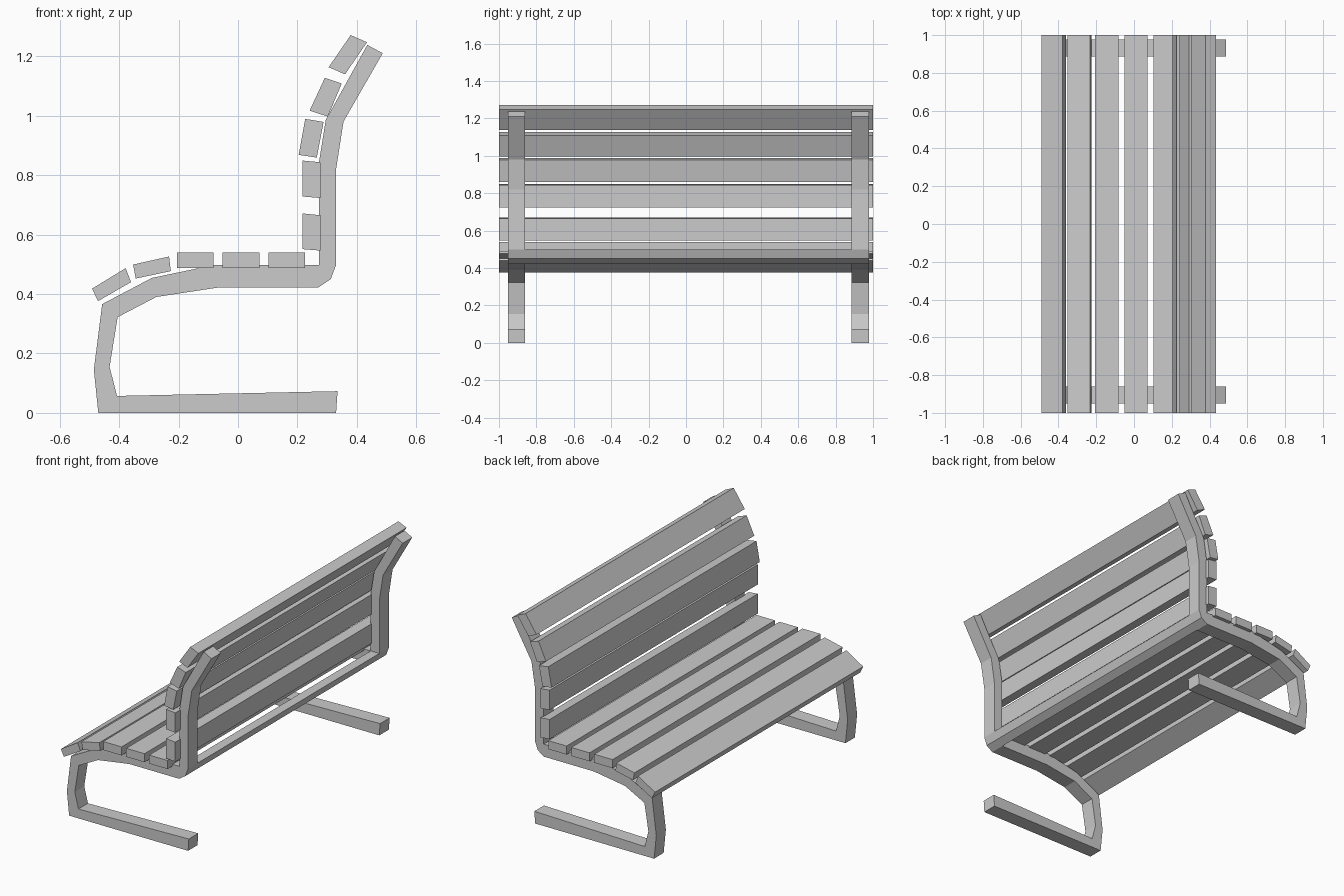
import bpy, bmesh


def extrude(name, profile, y0, y1):
    """Extrude an XZ profile from y0 to y1."""
    bm = bmesh.new()
    face = bm.faces.new([bm.verts.new((x, y0, z)) for x, z in profile])
    out = bmesh.ops.extrude_face_region(bm, geom=[face])
    moved = [g for g in out["geom"] if isinstance(g, bmesh.types.BMVert)]
    bmesh.ops.translate(bm, verts=moved, vec=(0, y1 - y0, 0))
    bmesh.ops.recalc_face_normals(bm, faces=bm.faces)
    mesh = bpy.data.meshes.new(name)
    bm.to_mesh(mesh)
    bm.free()
    obj = bpy.data.objects.new(name, mesh)
    bpy.context.collection.objects.link(obj)
    return obj


# Bent side frames: foot, front leg, seat rail and back post in one profile
underside = [(0.33, 0), (0.335, 0.073), (-0.407, 0.057), (-0.432, 0.155),
             (-0.405, 0.322), (-0.275, 0.39), (-0.065, 0.422), (0.27, 0.422),
             (0.312, 0.45), (0.33, 0.498), (0.33, 0.82), (0.355, 0.98),
             (0.487, 1.21)]
upperside = [(0.435, 1.238), (0.295, 0.985), (0.272, 0.84), (0.272, 0.498),
             (-0.08, 0.498), (-0.29, 0.454), (-0.457, 0.366),
             (-0.485, 0.145), (-0.47, 0)]
for name, y0, y1 in (("side_frame_front", -0.951, -0.86),
                     ("side_frame_rear", 0.886, 0.978)):
    extrude(name, underside + upperside, y0, y1)

# Crossbar joining the frames at the seat and back corner
extrude("corner_crossbar",
        [(0.27, 0.422), (0.312, 0.45), (0.33, 0.498), (0.272, 0.498)],
        -0.86, 0.886)

# Flat seat slats
for i in range(3):
    x = -0.206 + 0.1545 * i
    extrude(f"seat_slat_{i + 1}",
            [(x, 0.488), (x + 0.123, 0.488), (x + 0.123, 0.54), (x, 0.54)],
            -1, 1)

# Tilted slats rolling over the front edge
front_slats = [
    [(-0.353, 0.499), (-0.232, 0.526), (-0.226, 0.477), (-0.344, 0.452)],
    [(-0.491, 0.418), (-0.378, 0.487), (-0.36, 0.44), (-0.471, 0.376)],
]
for i, profile in enumerate(front_slats):
    extrude(f"front_slat_{i + 1}", profile, -1, 1)

# Backrest slats following the curve of the posts
back_slats = [
    [(0.217, 0.671), (0.278, 0.665), (0.278, 0.546), (0.217, 0.551)],
    [(0.217, 0.849), (0.278, 0.843), (0.278, 0.723), (0.217, 0.728)],
    [(0.226, 0.989), (0.288, 0.979), (0.265, 0.859), (0.204, 0.868)],
    [(0.292, 1.127), (0.349, 1.108), (0.302, 0.997), (0.241, 1.017)],
    [(0.379, 1.271), (0.434, 1.247), (0.36, 1.139), (0.305, 1.163)],
]
for i, profile in enumerate(back_slats):
    extrude(f"back_slat_{i + 1}", profile, -1, 1)
